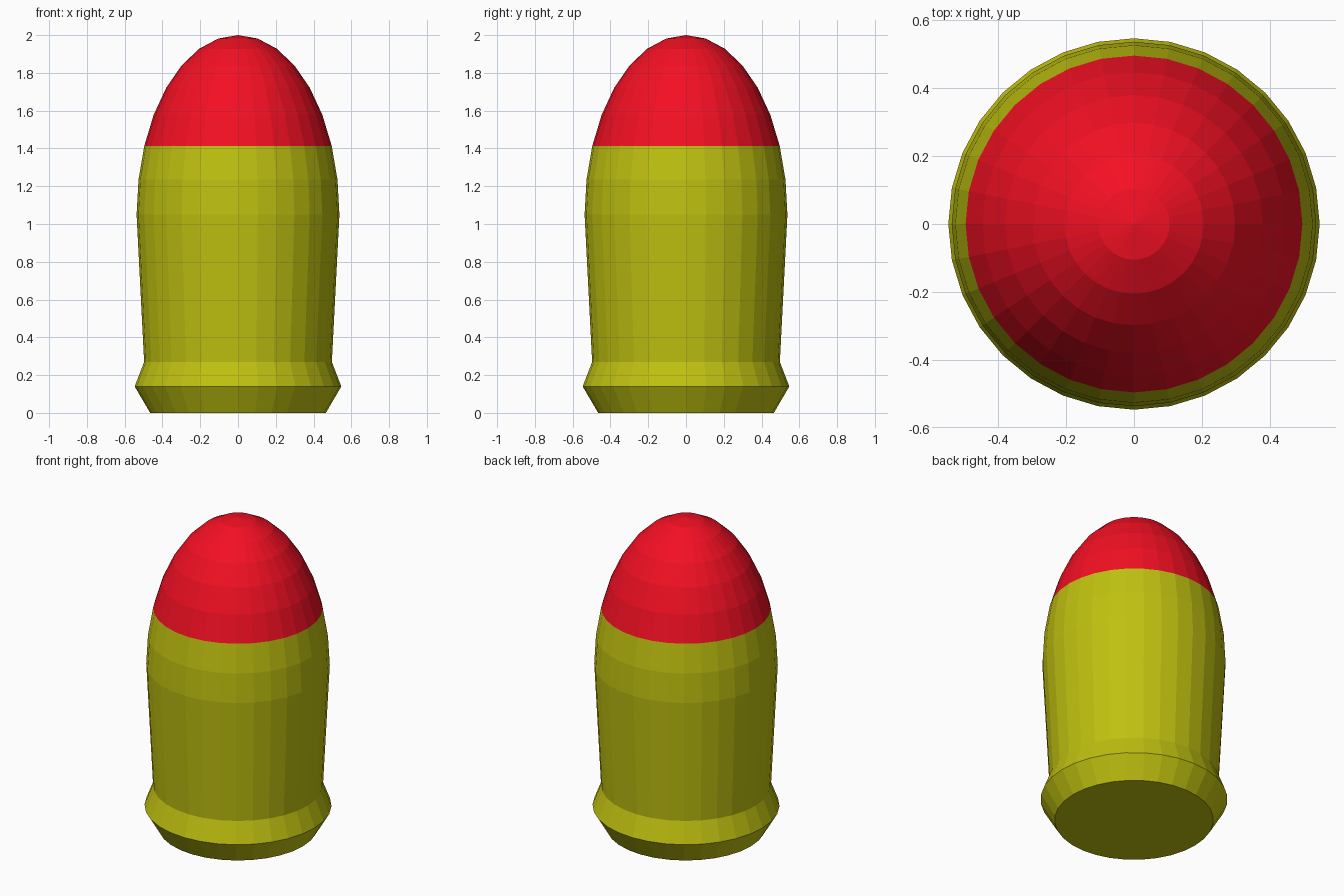
import bpy, bmesh, math

if "Cube" in bpy.data.objects:
    bpy.data.objects.remove(bpy.data.objects["Cube"])

SIDES = 32
DOME_R, DOME_Z, DOME_H = 0.537, 1.05, 0.95


def material(name, color):
    mat = bpy.data.materials.new(name)
    mat.diffuse_color = (*color, 1)
    mat.use_nodes = True
    mat.node_tree.nodes["Principled BSDF"].inputs["Base Color"].default_value = mat.diffuse_color
    return mat


def dome_point(i):
    a = math.radians(11.25 * i)
    return (DOME_R * math.cos(a), DOME_Z + DOME_H * math.sin(a))


# Shell profile (radius, height): base, rim, waist, then the elliptical dome
profile = [(0.465, 0), (0.547, 0.14), (0.497, 0.27)]
profile += [dome_point(i) for i in range(8)]

bm = bmesh.new()
rings = []
for r, z in profile:
    rings.append([bm.verts.new((r * math.cos(math.tau * k / SIDES),
                                r * math.sin(math.tau * k / SIDES), z))
                  for k in range(SIDES)])

# Side walls: yellow casing below the third dome ring, red tip above
for n, (low, high) in enumerate(zip(rings, rings[1:])):
    for k in range(SIDES):
        j = (k + 1) % SIDES
        face = bm.faces.new((low[k], low[j], high[j], high[k]))
        face.material_index = 1 if n >= 5 else 0

# Rounded tip and flat base
apex = bm.verts.new((0, 0, DOME_Z + DOME_H))
for k in range(SIDES):
    face = bm.faces.new((rings[-1][k], rings[-1][(k + 1) % SIDES], apex))
    face.material_index = 1
bm.faces.new(rings[0][::-1])

mesh = bpy.data.meshes.new("bullet")
bm.to_mesh(mesh)
bm.free()
mesh.materials.append(material("casing_yellow", (0.52, 0.53, 0.005)))
mesh.materials.append(material("tip_red", (0.9, 0.005, 0.017)))
bpy.context.collection.objects.link(bpy.data.objects.new("bullet", mesh))
